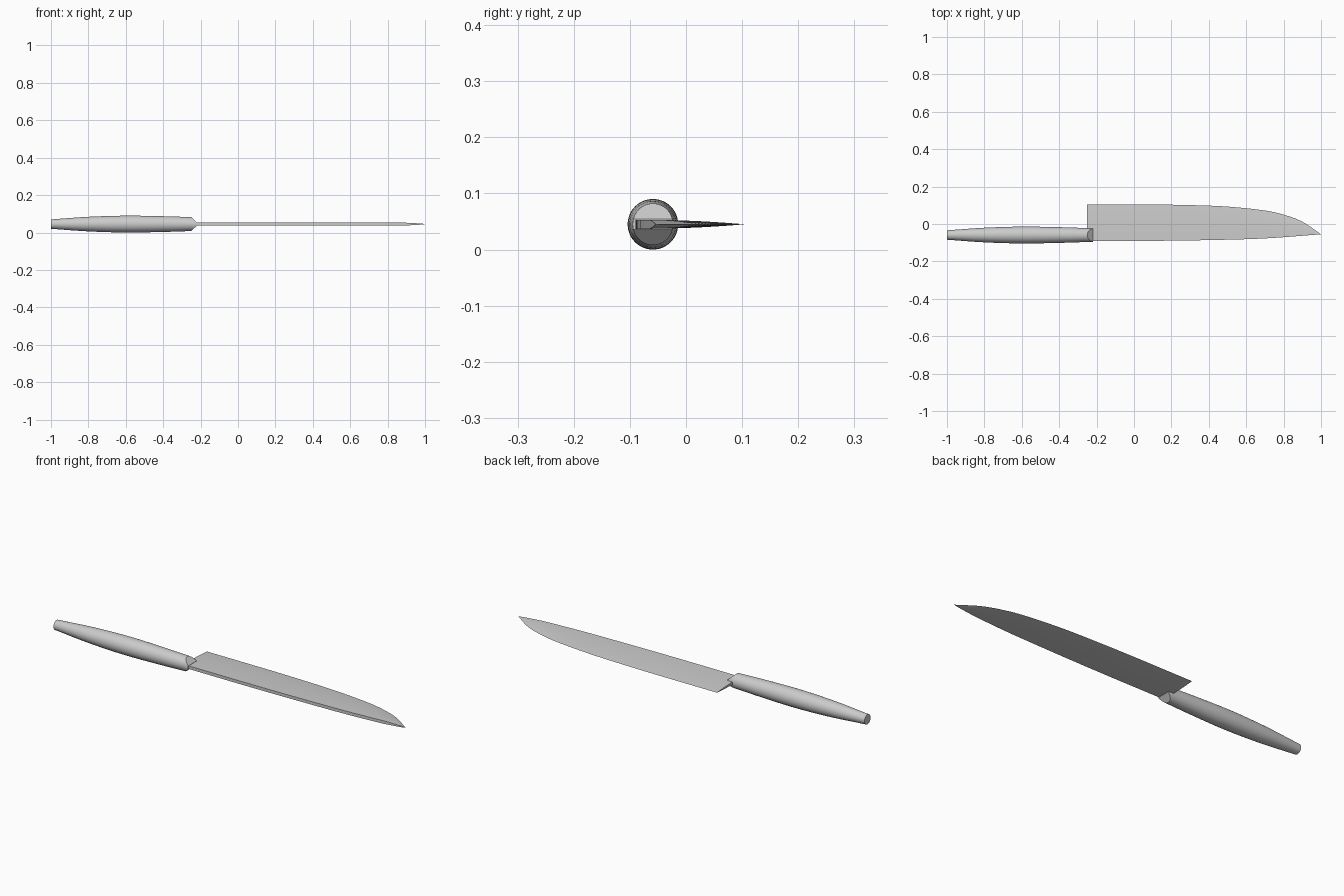
import bpy, bmesh, math
from mathutils import Vector

cube = bpy.data.objects.get("Cube")
if cube:
    bpy.data.objects.remove(cube, do_unlink=True)

CY, CZ = -0.059, 0.045   # handle axis

steel = bpy.data.materials.new("plain grey steel")
steel.use_nodes = True
grey = (0.6, 0.6, 0.6, 1)
steel.diffuse_color = grey
steel.node_tree.nodes["Principled BSDF"].inputs["Base Color"].default_value = grey


def finish(bm, name, angle):
    bmesh.ops.recalc_face_normals(bm, faces=bm.faces)
    mesh = bpy.data.meshes.new(name)
    bm.to_mesh(mesh)
    bm.free()
    mesh.materials.append(steel)
    obj = bpy.data.objects.new(name, mesh)
    bpy.context.collection.objects.link(obj)
    bpy.ops.object.select_all(action='DESELECT')
    obj.select_set(True)
    bpy.context.view_layer.objects.active = obj
    bpy.ops.object.shade_smooth_by_angle(angle=math.radians(angle))
    return obj


def loft(bm, rings):
    """Skin closed rings of points and cap both ends."""
    loops = [[bm.verts.new(p) for p in ring] for ring in rings]
    n = len(loops[0])
    for a, b in zip(loops, loops[1:]):
        for i in range(n):
            j = (i + 1) % n
            bm.faces.new((a[i], a[j], b[j], b[i]))
    bm.faces.new(loops[0][::-1])
    bm.faces.new(loops[-1])


def curve(points, x):
    """Smooth interpolation through outline points."""
    for i in range(len(points) - 1):
        (x0, y0), (x1, y1) = points[i], points[i + 1]
        if x <= x1:
            xa, ya = points[max(i - 1, 0)]
            xb, yb = points[min(i + 2, len(points) - 1)]
            m0, m1 = (y1 - ya) / (x1 - xa), (yb - y0) / (xb - x0)
            d, t = x1 - x0, (x - x0) / (x1 - x0)
            return (y0 * (1 + 2 * t) * (1 - t) ** 2 + y1 * t * t * (3 - 2 * t)
                    + d * t * (1 - t) * (m0 * (1 - t) - m1 * t))
    return points[-1][1]


# Handle: turned barrel whose front end is cut to a wedge
radius = [(-1, 0.025), (-0.8, 0.039), (-0.6, 0.045), (-0.4, 0.042), (-0.22, 0.036)]
SIDES, STEPS = 48, 24
rings = []
for k in range(STEPS + 1):
    x = -1 + 0.78 * k / STEPS
    r = curve(radius, x)
    rings.append([(x, CY + r * math.cos(2 * math.pi * i / SIDES),
                   CZ + r * math.sin(2 * math.pi * i / SIDES)) for i in range(SIDES)])
bm = bmesh.new()
loft(bm, rings)
for side in (1, -1):
    cut = bmesh.ops.bisect_plane(
        bm, geom=bm.verts[:] + bm.edges[:] + bm.faces[:], dist=1e-6, clear_outer=True,
        plane_co=(-0.22, CY, CZ + side * 0.009), plane_no=Vector((0.028, 0, side * 0.03)).normalized())
    edges = [e for e in cut["geom_cut"] if isinstance(e, bmesh.types.BMEdge)]
    bmesh.ops.holes_fill(bm, edges=edges, sides=0)
finish(bm, "handle", 30)

# Blade: flat spine, convex faces narrowing to the cutting edge
edge = [(-0.25, 0.104), (0.1, 0.104), (0.3, 0.101), (0.5, 0.093), (0.7, 0.072),
        (0.8, 0.05), (0.9, 0.012), (1, -0.055)]
spine = [(-0.25, -0.09), (0.1, -0.09), (0.4, -0.086), (0.7, -0.077), (1, -0.055)]
COLS, ROWS = 48, 10
rings = []
for k in range(COLS + 1):
    x = -0.25 + 1.249 * (1 - (1 - k / COLS) ** 1.5)
    top, back = curve(edge, x), curve(spine, x)
    thick = 0.008 * min(1, (1 - x) / 0.12) ** 0.6
    half = [(back + (top - back) * s / ROWS, thick * (1 - (s / ROWS) ** 2.2))
            for s in range(ROWS + 1)]
    rings.append([(x, y, CZ + h) for y, h in half]
                 + [(x, y, CZ - h) for y, h in half[-2::-1]])
bm = bmesh.new()
loft(bm, rings)
finish(bm, "blade", 30)
